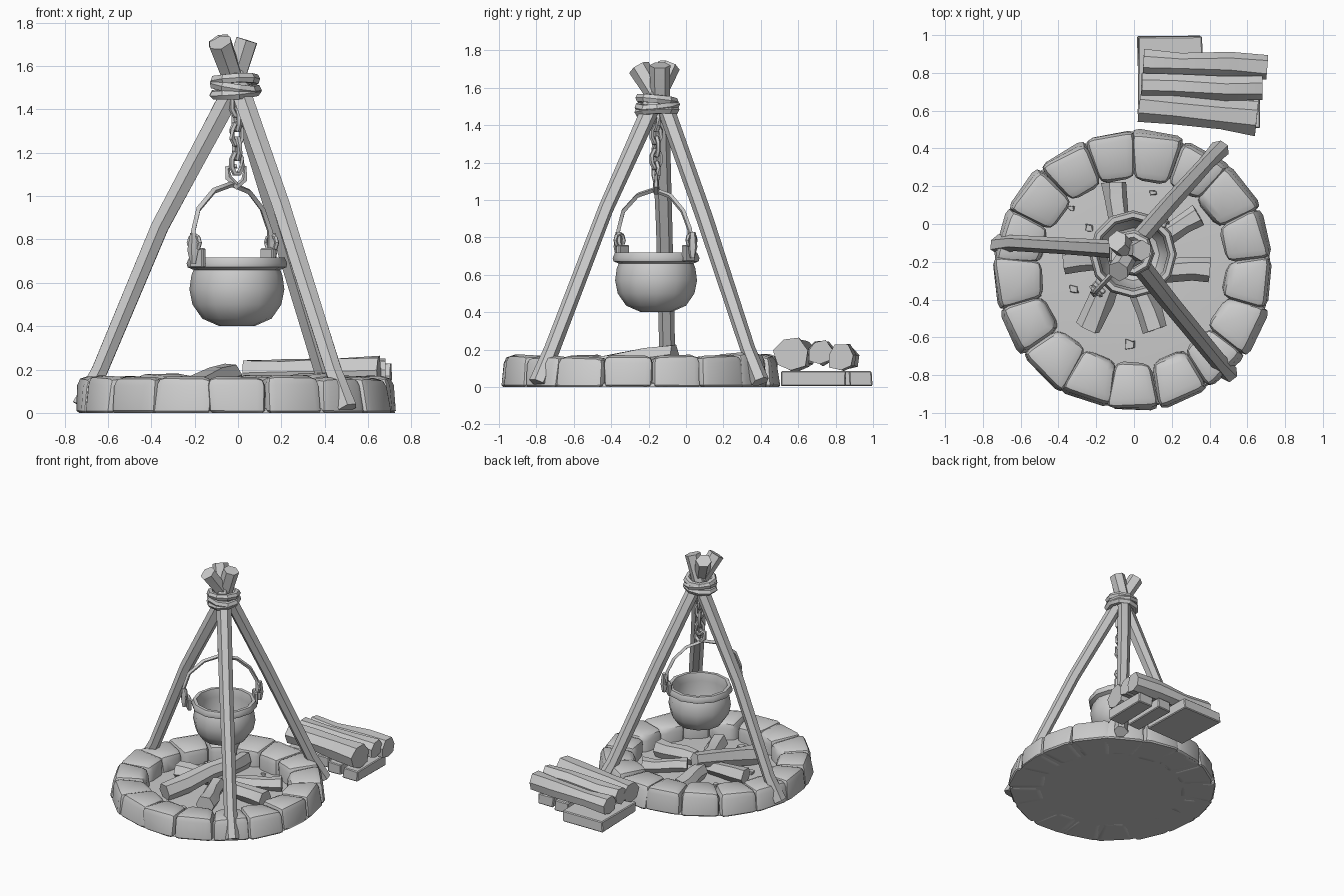
import bpy, bmesh, random
from math import sin, cos, pi, radians
from mathutils import Vector

if "Cube" in bpy.data.objects:
    bpy.data.objects.remove(bpy.data.objects["Cube"])

random.seed(4)
V = Vector


def rnd(a):
    return random.uniform(-a, a)


def finish(name, bm, angle=32):
    bmesh.ops.recalc_face_normals(bm, faces=bm.faces)
    me = bpy.data.meshes.new(name)
    bm.to_mesh(me)
    bm.free()
    me.shade_smooth()
    me.set_sharp_from_angle(angle=radians(angle))
    ob = bpy.data.objects.new(name, me)
    bpy.context.collection.objects.link(ob)
    return ob


def tube(name, pts, radii, sides=6, closed=False, jitter=0.0, angle=32):
    """Sweep a polygon along points; radii is a number or one per point."""
    pts = [V(p) for p in pts]
    n = len(pts)
    if not isinstance(radii, (list, tuple)):
        radii = [radii] * n
    bm = bmesh.new()
    rings, side = [], None
    for i, p in enumerate(pts):
        a = pts[i - 1] if (i or closed) else p
        b = pts[(i + 1) % n] if (i < n - 1 or closed) else p
        t = (b - a).normalized()
        side = side or (V((0, 0, 1)) if abs(t.z) < 0.8 else V((1, 0, 0)))
        side = (side - t * side.dot(t)).normalized()
        up = t.cross(side)
        ring = []
        for k in range(sides):
            w = 2 * pi * (k + 0.5) / sides
            r = radii[i] * (1 + rnd(jitter))
            ring.append(bm.verts.new(p + side * cos(w) * r + up * sin(w) * r))
        rings.append(ring)
    for i in range(n if closed else n - 1):
        r0, r1 = rings[i], rings[(i + 1) % n]
        for k in range(sides):
            m = (k + 1) % sides
            bm.faces.new((r0[k], r0[m], r1[m], r1[k]))
    if not closed:
        bm.faces.new(rings[0])
        bm.faces.new(rings[-1])
    return finish(name, bm, angle)


def log(name, a, b, r0, r1, sides=7):
    """Rough log with wobbling middle sections."""
    a, b = V(a), V(b)
    pts = [a.lerp(b, f) + (V((rnd(.008), rnd(.008), rnd(.008))) if 0 < f < 1 else V())
           for f in (0, .3, .7, 1)]
    return tube(name, pts, [r0, r0 * .95, r1 * 1.03, r1], sides, jitter=.15)


def lathe(name, prof, center, segs):
    """Revolve a profile of (radius, height), capping both ends."""
    bm = bmesh.new()
    rings = [[bm.verts.new((center[0] + r * cos(2 * pi * k / segs),
                            center[1] + r * sin(2 * pi * k / segs), z))
              for k in range(segs)] for r, z in prof]
    for r0, r1 in zip(rings, rings[1:]):
        for k in range(segs):
            m = (k + 1) % segs
            bm.faces.new((r0[k], r0[m], r1[m], r1[k]))
    bm.faces.new(rings[0])
    bm.faces.new(rings[-1])
    return finish(name, bm, 40)


def block(name, corners_fn, bevel, segs=1, angle=32):
    """Cube whose corners are remapped by a function, then bevelled."""
    bm = bmesh.new()
    bmesh.ops.create_cube(bm, size=2)
    for v in bm.verts:
        v.co = corners_fn(*v.co)
    bmesh.ops.recalc_face_normals(bm, faces=bm.faces)
    bm.normal_update()
    bmesh.ops.bevel(bm, geom=bm.edges[:], offset=bevel, segments=segs,
                    profile=.5, affect='EDGES')
    for v in bm.verts:
        v.co.z = max(v.co.z, 0)
    return finish(name, bm, angle)


# Ash bed inside the ring
CX, CY = 0, -.247
lathe("ash_bed", [(.725, 0), (.715, .02), (.55, .035), (.25, .04)], (CX, CY), 34)

# Ring of stones
N = 17
for i in range(N):
    mid = -pi / 2 + 2 * pi * i / N + rnd(.012)
    half = pi / N * 1.03
    top = .172 + rnd(.008)
    out = .755 + rnd(.008)

    def stone(x, y, z):
        r = out + rnd(.015) - (.02 if z > 0 else 0) if x > 0 else .495 + rnd(.018)
        w = mid + y * (half + rnd(.015))
        h = top + rnd(.01) - (.015 if x < 0 else 0) if z > 0 else -.035
        return V((CX + r * cos(w), CY + r * sin(w), h))
    block("ring_stone", stone, .045, 2, 38)

# Small loose chips on the ash
for x, y in [(.1, .16), (-.33, .08), (-.24, -.02), (-.31, -.35), (-.02, -.64),
             (.24, .0), (-.4, -.12)]:
    s = .016 + rnd(.008)
    block("ash_chip", lambda a, b, c: V((x + a * s + rnd(.012), y + b * s + rnd(.012),
                                         .045 + c * s)), .002)

# Fire logs pointing to the centre, one leaning on the others
for a, b, r0, r1 in [((-.1, .22, .085), (-.07, -.08, .10), .068, .055),
                     ((.34, .05, .08), (.07, -.12, .09), .058, .05),
                     ((.4, -.24, .085), (.08, -.24, .10), .072, .058),
                     ((.11, -.56, .085), (0, -.25, .10), .07, .058),
                     ((-.37, -.2, .085), (-.08, -.19, .09), .066, .054),
                     ((-.24, -.55, .085), (-.03, -.06, .175), .072, .058)]:
    log("fire_log", a, b, r0, r1, 6)

# Tripod poles
poles = {
    "left_pole": [(-.72, -.11, .03), (-.635, -.10, .2), (-.36, -.115, .86),
                  (-.045, -.135, 1.45), (.04, -.14, 1.72)],
    "front_pole": [(.505, -.79, .02), (.44, -.72, .2), (.2, -.43, .95),
                   (.025, -.205, 1.45), (-.09, -.09, 1.72)],
    "back_pole": [(.46, .40, .03), (.39, .33, .2), (.18, .1, .9),
                  (.01, -.095, 1.45), (-.08, -.25, 1.71)],
}
for name, pts in poles.items():
    tube(name, pts, [.05, .043, .045, .05, .058], 6, jitter=.1)

# Rope lashing: three tilted loops
for z, tx, ty, r in [(1.475, .08, .06, .098), (1.505, -.16, .08, .1),
                     (1.535, .06, -.1, .096)]:
    pts = [(-.015 + r * cos(w), -.155 + r * sin(w), z + r * (tx * cos(w) + ty * sin(w)))
           for w in (2 * pi * k / 9 for k in range(9))]
    tube("rope_loop", pts, .024, 6, closed=True, jitter=.12)

# Chain of alternating links
PX, PY = -.005, -.16
for i in range(5):
    zc = 1.42 - .067 * i
    w0 = .5 + i * pi / 2
    pts = []
    for k in range(8):
        w = 2 * pi * (k + .5) / 8
        u = .028 * cos(w)
        pts.append((PX + u * cos(w0), PY + u * sin(w0), zc + .052 * sin(w)))
    tube("chain_link", pts, .013, 5, closed=True)

# Hook holding the bail
tube("hook", [(PX, PY, 1.14), (PX - .045, PY, 1.13), (PX - .04, PY, 1.085),
              (PX, PY, 1.045), (PX + .035, PY, 1.075), (PX + .04, PY, 1.14)],
     [.012, .014, .017, .019, .015, .006], 5)

# Cauldron, hollow with a flared rim
lathe("cauldron", [(.085, .402), (.16, .435), (.205, .50), (.219, .57), (.21, .635),
                   (.2, .66), (.228, .672), (.232, .69), (.22, .718), (.196, .718),
                   (.182, .66), (.19, .58), (.14, .46), (.06, .43)], (PX, PY), 12)

# Bail handle, set on the diagonal
D = V((.98, 1.06, 0)).normalized()
C = V((PX - .018, PY - .003, 0))
arc = [(-.275, .74), (-.27, .84), (-.235, .94), (-.13, 1.025), (-.01, 1.055),
       (.11, 1.02), (.2, .94), (.25, .84), (.255, .74)]
tube("bail_handle", [C + D * u + V((0, 0, z)) for u, z in arc], .014, 4)

# Lugs with rings at both ends of the bail
S = V((-D.y, D.x, 0))
for u in (-.25, .25):
    sg = 1 if u > 0 else -1
    base = C + D * u
    block("lug_plate", lambda a, b, c: base + D * (a * .014 - sg * .012) + S * b * .04
          + V((0, 0, .715 + c * .045)), .006)
    eye = [base + S * (.034 * cos(w)) + D * sg * .012 + V((0, 0, .785 + .035 * sin(w)))
           for w in (2 * pi * k / 8 for k in range(8))]
    tube("lug_eye", eye, .011, 5, closed=True)
    tube("bail_twist", [base + D * sg * .02 + V((0, 0, z)) for z in (.69, .75, .83)],
         [.014, .026, .016], 5, jitter=.15)

# Firewood pile: three split slabs below, three logs across
for x0, x1, y0, y1 in [(.02, .36, .58, .995), (.39, .51, .53, .88), (.54, .66, .51, .85)]:
    block("bottom_slab", lambda a, b, c: V(((x0 + x1) / 2 + a * (x1 - x0) / 2 + rnd(.008),
          (y0 + y1) / 2 + b * (y1 - y0) / 2 + rnd(.006), .045 + c * .04)), .006)
for a, b, r0, r1 in [((.05, .86, .155), (.705, .83, .155), .068, .075),
                     ((.04, .735, .185), (.68, .715, .185), .064, .068),
                     ((.03, .625, .165), (.65, .56, .175), .078, .088)]:
    log("firewood_log", a, b, r0, r1)
